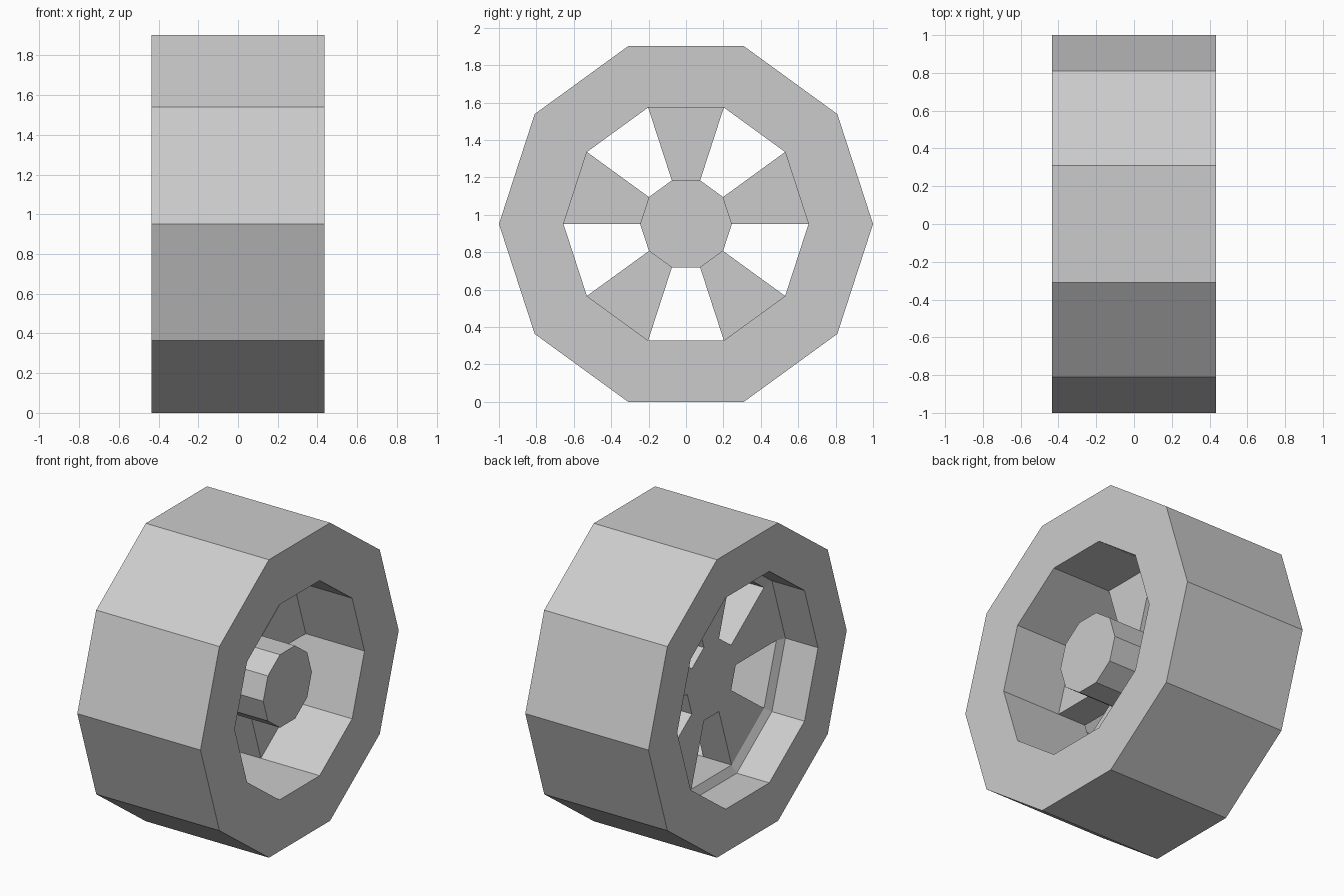
import bpy, bmesh
from math import cos, sin, pi

SIDES = 10
AXLE_Z = cos(pi / SIDES)          # wheel rests on a flat side
RIM_X, RIM_R, HUB_R = 0.435, 0.655, 0.245
SPOKE_BACK, SPOKE_FRONT, HUB_FRONT = -0.18, 0.02, 0.35

cube = bpy.data.objects.get("Cube")
if cube:
    bpy.data.objects.remove(cube, do_unlink=True)

# single flat grey
grey = bpy.data.materials.new("wheel_grey")
grey.use_nodes = True
colour = (0.6, 0.6, 0.6, 1)
grey.diffuse_color = colour
grey.node_tree.nodes["Principled BSDF"].inputs["Base Color"].default_value = colour


def point(x, r, k):
    """Position on corner k of the ten-sided wheel, around the x axis."""
    a = 2 * pi * k / SIDES
    return (x, r * cos(a), AXLE_Z + r * sin(a))


def finish(name, bm):
    bmesh.ops.recalc_face_normals(bm, faces=bm.faces)
    mesh = bpy.data.meshes.new(name)
    bm.to_mesh(mesh)
    bm.free()
    mesh.materials.append(grey)
    obj = bpy.data.objects.new(name, mesh)
    bpy.context.collection.objects.link(obj)


def skin(bm, rings, wrap):
    """Join rings of equal length with quads, each ring being a closed loop."""
    n = len(rings[0])
    for i in range(len(rings) if wrap else len(rings) - 1):
        a, b = rings[i], rings[(i + 1) % len(rings)]
        for j in range(n):
            bm.faces.new((a[j], a[(j + 1) % n], b[(j + 1) % n], b[j]))


def ring(bm, x, r):
    return [bm.verts.new(point(x, r, k)) for k in range(SIDES)]


# tyre: closed profile turned around the axle, with a small bevel behind the spokes
profile = [(RIM_X, 1), (-RIM_X, 1), (-RIM_X, 0.71), (SPOKE_BACK - 0.025, 0.71),
           (SPOKE_BACK, RIM_R), (RIM_X, RIM_R)]
bm = bmesh.new()
skin(bm, [ring(bm, x, r) for x, r in profile], True)
finish("tyre", bm)

# hub: solid ten-sided drum
bm = bmesh.new()
ends = [ring(bm, x, HUB_R) for x in (SPOKE_BACK, HUB_FRONT)]
skin(bm, ends, False)
for end in ends:
    bm.faces.new(end)
finish("hub", bm)

# spokes: five wedges filling every second segment
for k in range(0, SIDES, 2):
    bm = bmesh.new()
    ends = [[bm.verts.new(point(x, r, c)) for r, c in
             ((HUB_R, k), (RIM_R, k), (RIM_R, k + 1), (HUB_R, k + 1))]
            for x in (SPOKE_BACK, SPOKE_FRONT)]
    skin(bm, ends, False)
    for end in ends:
        bm.faces.new(end)
    finish(f"spoke_{k // 2 + 1}", bm)
